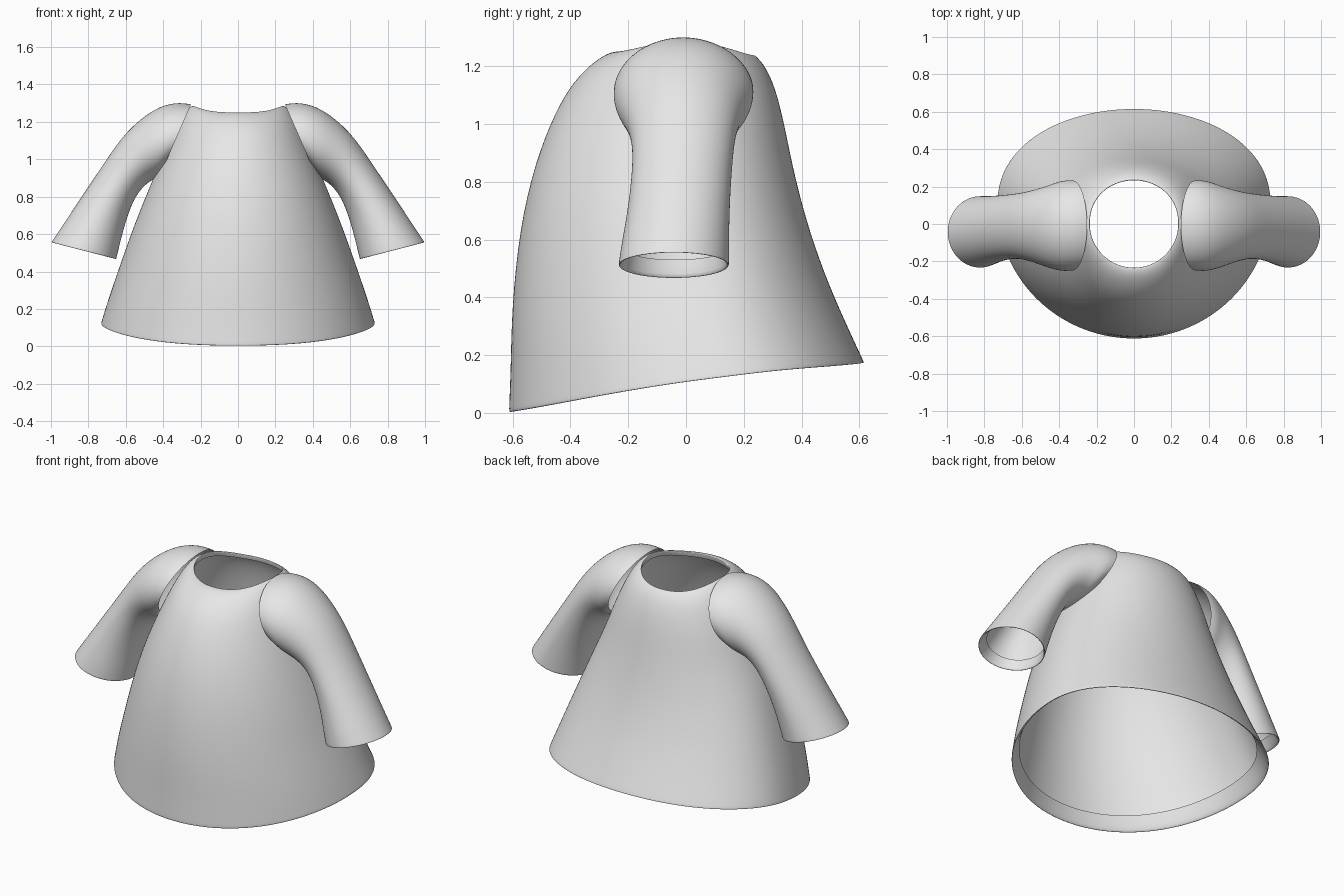
import bpy, bmesh, math

if "Cube" in bpy.data.objects:
    bpy.data.objects.remove(bpy.data.objects["Cube"])

cloth = bpy.data.materials.new("grey cloth")
cloth.diffuse_color = (0.8, 0.8, 0.8, 1)
cloth.use_nodes = True
cloth.node_tree.nodes["Principled BSDF"].inputs["Base Color"].default_value = cloth.diffuse_color


def loft(name, rings, flip=False):
    """Skin a list of closed rings into a smooth open tube."""
    bm = bmesh.new()
    rows = [[bm.verts.new(p) for p in ring] for ring in rings]
    n = len(rows[0])
    for low, high in zip(rows, rows[1:]):
        for i in range(n):
            k = (i + 1) % n
            f = [low[i], low[k], high[k], high[i]]
            bm.faces.new(f[::-1] if flip else f)
    mesh = bpy.data.meshes.new(name)
    bm.to_mesh(mesh)
    bm.free()
    mesh.materials.append(cloth)
    ob = bpy.data.objects.new(name, mesh)
    bpy.context.collection.objects.link(ob)
    bpy.ops.object.select_all(action='DESELECT')
    ob.select_set(True)
    bpy.context.view_layer.objects.active = ob
    bpy.ops.object.shade_smooth_by_angle(angle=math.radians(60))
    sub = ob.modifiers.new("smooth cloth", 'SUBSURF')
    sub.levels = sub.render_levels = 2
    return ob


def body_ring(yf, yb, a, yc, zf, zb, zs, n=48):
    """Egg-shaped ring: front and back depth, half width, heights at front, back, sides."""
    pts = []
    for i in range(n):
        t = 2 * math.pi * i / n
        c, s = math.cos(t), math.sin(t)
        e = 0.9 if s > 0 else 1.0          # squarer at the back
        y = yc + (yb - yc if s > 0 else yc - yf) * math.copysign(abs(s) ** e, s)
        z = (zf + zb) / 2 + (zb - zf) / 2 * s + (zs - (zf + zb) / 2) * abs(c) ** 3
        pts.append((a * c, y, z))
    return pts


def sleeve_ring(xt, zt, xb, zb, yf, yb, side, n=28):
    """Oval ring through a top point and a bottom point, with front and back limits."""
    pts = []
    for i in range(n):
        t = 2 * math.pi * i / n
        c, s = math.cos(t), math.sin(t)
        pts.append((side * ((xt + xb) / 2 + (xt - xb) / 2 * c),
                    (yf + yb) / 2 - (yb - yf) / 2 * s,
                    (zt + zb) / 2 + (zt - zb) / 2 * c))
    return pts


# Flared body, from the fold inside the hem up to the fold inside the neck
body = [
    (-.585, .555, .675, .08, .09, .26, .205),
    (-.600, .602, .718, .10, .005, .175, .122),
    (-.615, .620, .735, .10, .00, .17, .118),
    (-.614, .612, .731, .10, .02, .187, .133),
    (-.608, .550, .695, .07, .17, .32, .25),
    (-.605, .480, .630, .04, .36, .48, .44),
    (-.578, .412, .545, .00, .64, .68, .68),
    (-.523, .366, .465, -.02, .87, .87, .87),
    (-.455, .337, .400, .00, 1.04, 1.02, 1.03),
    (-.390, .308, .350, .00, 1.15, 1.13, 1.14),
    (-.315, .275, .312, .00, 1.22, 1.20, 1.22),
    (-.265, .248, .272, .00, 1.248, 1.23, 1.272),
    (-.236, .236, .240, .00, 1.252, 1.24, 1.288),
    (-.232, .232, .235, .00, 1.248, 1.236, 1.284),
    (-.240, .238, .242, .00, 1.225, 1.212, 1.255),
]
loft("dress_body", [body_ring(*r) for r in body])

# Sleeves, from the shoulder seam to the cuff and its inner fold
sleeve = [
    (.25, 1.295, .41, .93, -.250, .235),
    (.33, 1.308, .44, .895, -.255, .235),
    (.45, 1.275, .475, .88, -.235, .205),
    (.60, 1.150, .525, .835, -.195, .175),
    (.70, 1.005, .568, .76, -.182, .162),
    (.85, .780, .605, .65, -.200, .152),
    (.95, .630, .635, .53, -.225, .150),
    (.994, .564, .648, .474, -.234, .150),
    (1.00, .555, .650, .465, -.235, .150),
    (.988, .554, .662, .469, -.225, .140),
    (.945, .605, .652, .53, -.210, .135),
]
for label, side in (("right", 1), ("left", -1)):
    loft(label + "_sleeve", [sleeve_ring(*r, side) for r in sleeve], side < 0)
